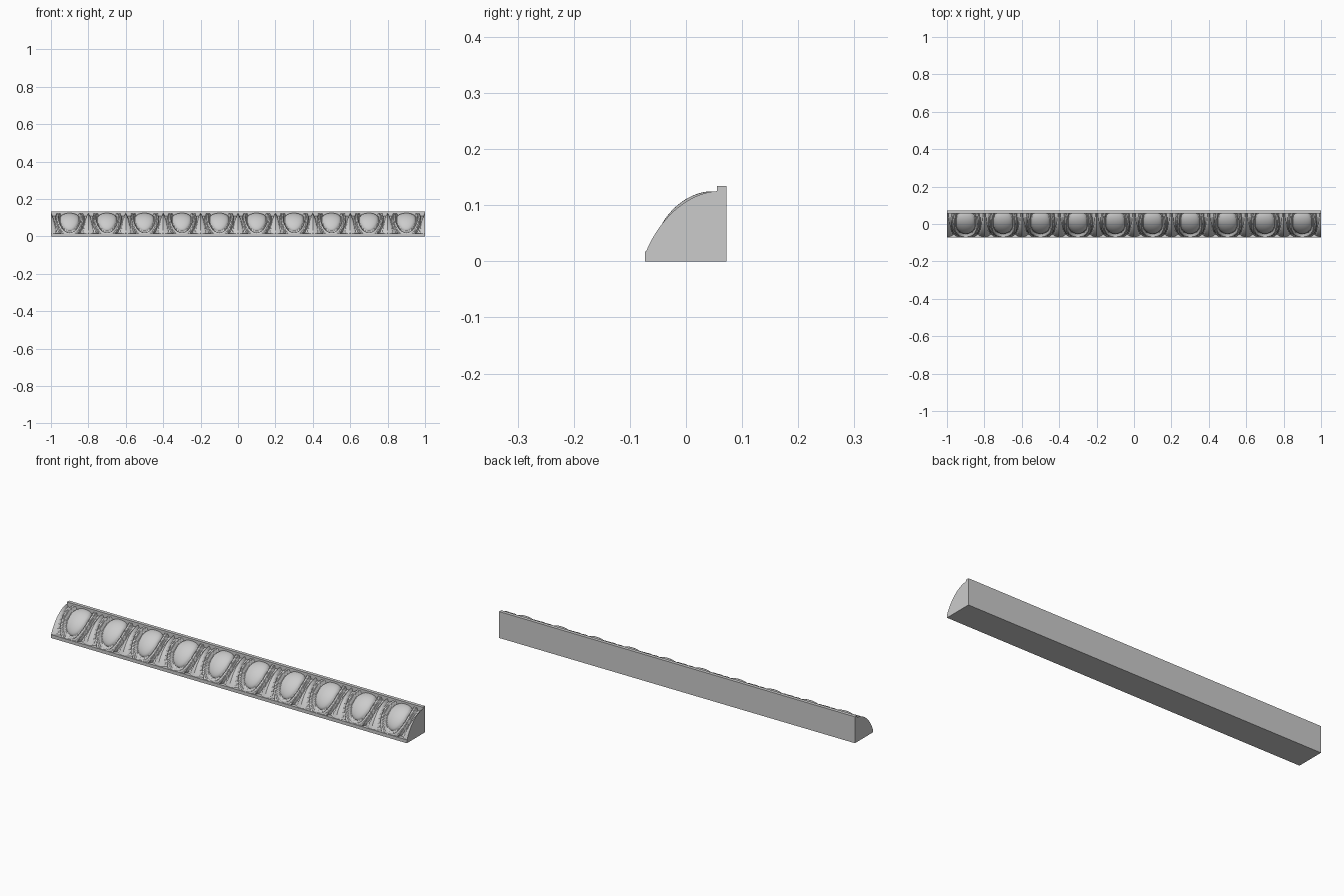
import bpy, bmesh, math
from mathutils import Vector
from mathutils.geometry import interpolate_bezier

if "Cube" in bpy.data.objects:
    bpy.data.objects.remove(bpy.data.objects["Cube"])

EGGS, COLS, ROWS = 10, 56, 56
PITCH = 2.0 / EGGS
LIP_Y, FILLET_Y, BACK_Y = -0.073, 0.055, 0.0725
LIP_Z, TOP_Z = 0.017, 0.134

# Quarter-round profile between the bottom lip and the top fillet
curve = interpolate_bezier(Vector((0, LIP_Y, 0.018)), Vector((0, -0.05, 0.075)),
                           Vector((0, 0.0, 0.124)), Vector((0, FILLET_Y, 0.127)), ROWS)
arc = [0.0]
for a, b in zip(curve, curve[1:]):
    arc.append(arc[-1] + (b - a).length)
normals = []
for i in range(ROWS):
    d = (curve[min(i + 1, ROWS - 1)] - curve[max(i - 1, 0)]).normalized()
    normals.append(Vector((0, -d.z, d.y)))


def step(a, b, v):
    k = min(max((v - a) / (b - a), 0), 1)
    return k * k * (3 - 2 * k)


def relief(x, s):
    """Carving depth (negative = inward) for egg, shell rim and dart."""
    u = abs((x + 1) % PITCH - PITCH / 2)
    t = s / arc[-1]
    r = math.hypot(u / 0.05, (s - 0.115) / 0.094)
    # Egg, with a deep groove around it
    if r < 1:
        return -0.017 + 0.019 * math.sqrt(1 - r * r)
    # Raised shell rim with a shallow channel along its middle
    rim = step(1.1, 1.2, r) * (1 - step(1.5, 1.58, r))
    channel = 0.004 * math.exp(-((r - 1.36) / 0.05) ** 2)
    h = -0.017 + rim * (0.014 - channel)
    # Dart: ridge that widens toward the bottom
    w = PITCH / 2 - u
    half = 0.005 + 0.026 * (1 - t) ** 1.2
    dart = -0.002 - 0.009 * min(w / half, 1)
    dart -= 0.008 * step(0.85, 1.1, w / half)
    return max(h, dart)


# Closed cross-section rings swept along x
bm = bmesh.new()
rings = []
for c in range(EGGS * COLS + 1):
    x = -1 + 2 * c / (EGGS * COLS)
    pts = [(LIP_Y, 0), (LIP_Y, LIP_Z)]
    for p, n, s in zip(curve, normals, arc):
        q = p + n * relief(x, s)
        pts.append((min(max(q.y, LIP_Y), FILLET_Y), max(q.z, LIP_Z)))
    pts += [(FILLET_Y, TOP_Z), (BACK_Y, TOP_Z), (BACK_Y, 0)]
    rings.append([bm.verts.new((x, y, z)) for y, z in pts])
for a, b in zip(rings, rings[1:]):
    for i in range(len(a)):
        j = (i + 1) % len(a)
        bm.faces.new((a[i], a[j], b[j], b[i]))

# Flat end caps
bm.faces.new(rings[0])
bm.faces.new(rings[-1])
bmesh.ops.recalc_face_normals(bm, faces=bm.faces)

mesh = bpy.data.meshes.new("egg_and_dart_moulding")
bm.to_mesh(mesh)
bm.free()
obj = bpy.data.objects.new("egg_and_dart_moulding", mesh)
bpy.context.collection.objects.link(obj)
bpy.context.view_layer.objects.active = obj
obj.select_set(True)
bpy.ops.object.shade_smooth_by_angle(angle=math.radians(35))
